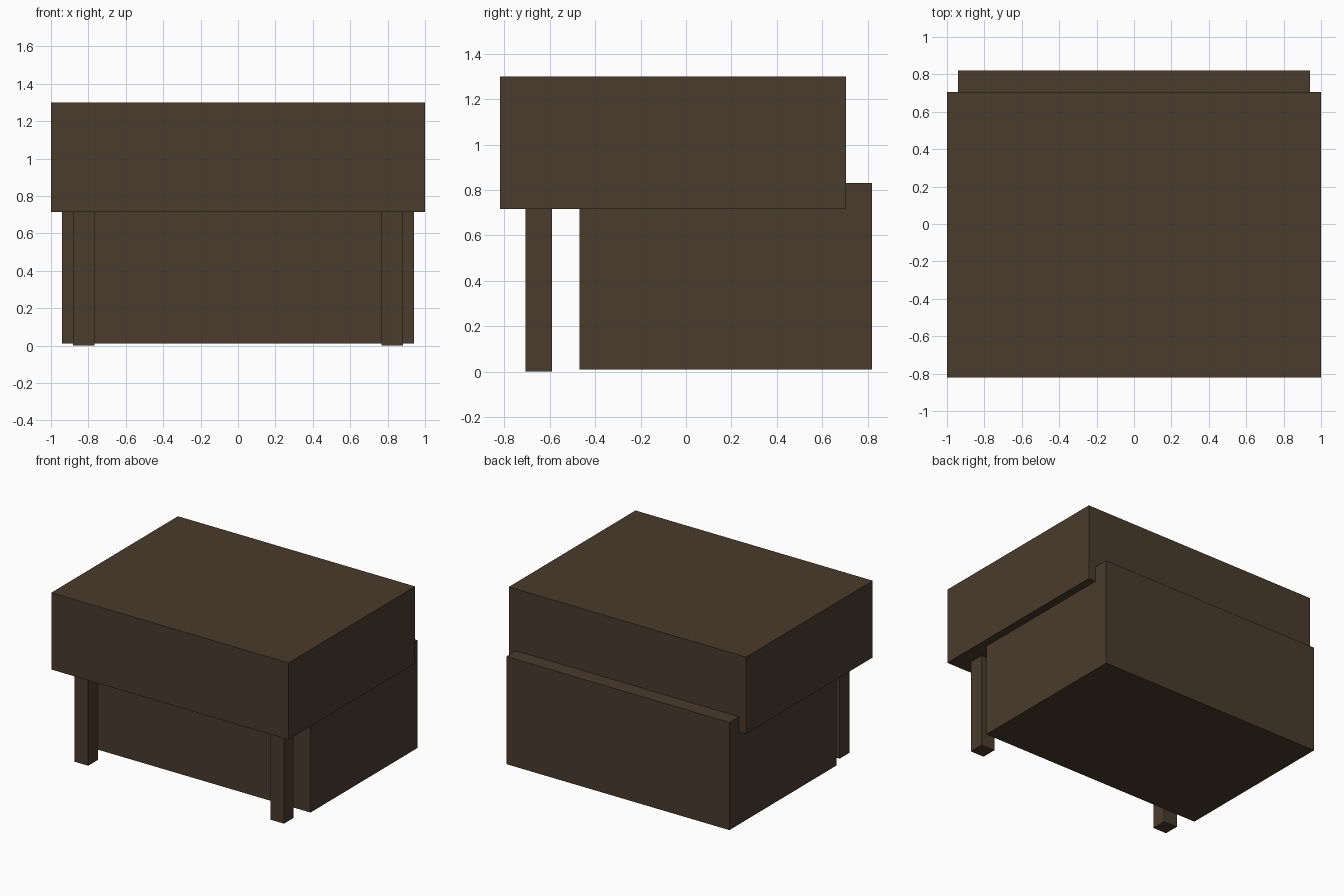
import bpy
import bmesh
from mathutils import Vector

if "Cube" in bpy.data.objects:
    bpy.data.objects.remove(bpy.data.objects["Cube"])

wood = bpy.data.materials.new("dark brown wood")
wood.diffuse_color = (0.07, 0.043, 0.026, 1)
wood.use_nodes = True
wood.node_tree.nodes["Principled BSDF"].inputs["Base Color"].default_value = wood.diffuse_color


def box(name, low, high):
    """Axis-aligned box between two corners."""
    low, high = Vector(low), Vector(high)
    bm = bmesh.new()
    bmesh.ops.create_cube(bm, size=1)
    bmesh.ops.scale(bm, vec=high - low, verts=bm.verts)
    bmesh.ops.translate(bm, vec=(low + high) / 2, verts=bm.verts)
    mesh = bpy.data.meshes.new(name)
    bm.to_mesh(mesh)
    bm.free()
    mesh.materials.append(wood)
    obj = bpy.data.objects.new(name, mesh)
    bpy.context.collection.objects.link(obj)
    return obj


# Overhanging upper block
box("upper_block", (-1, -0.82, 0.715), (1, 0.705, 1.30))

# Lower body, set back and rising behind the upper block
box("lower_body", (-0.94, -0.47, 0.01), (0.94, 0.82, 0.83))

# Two square front posts
for side, x in (("left", -0.825), ("right", 0.825)):
    box(f"front_post_{side}", (x - 0.057, -0.706, 0), (x + 0.057, -0.59, 0.72))
